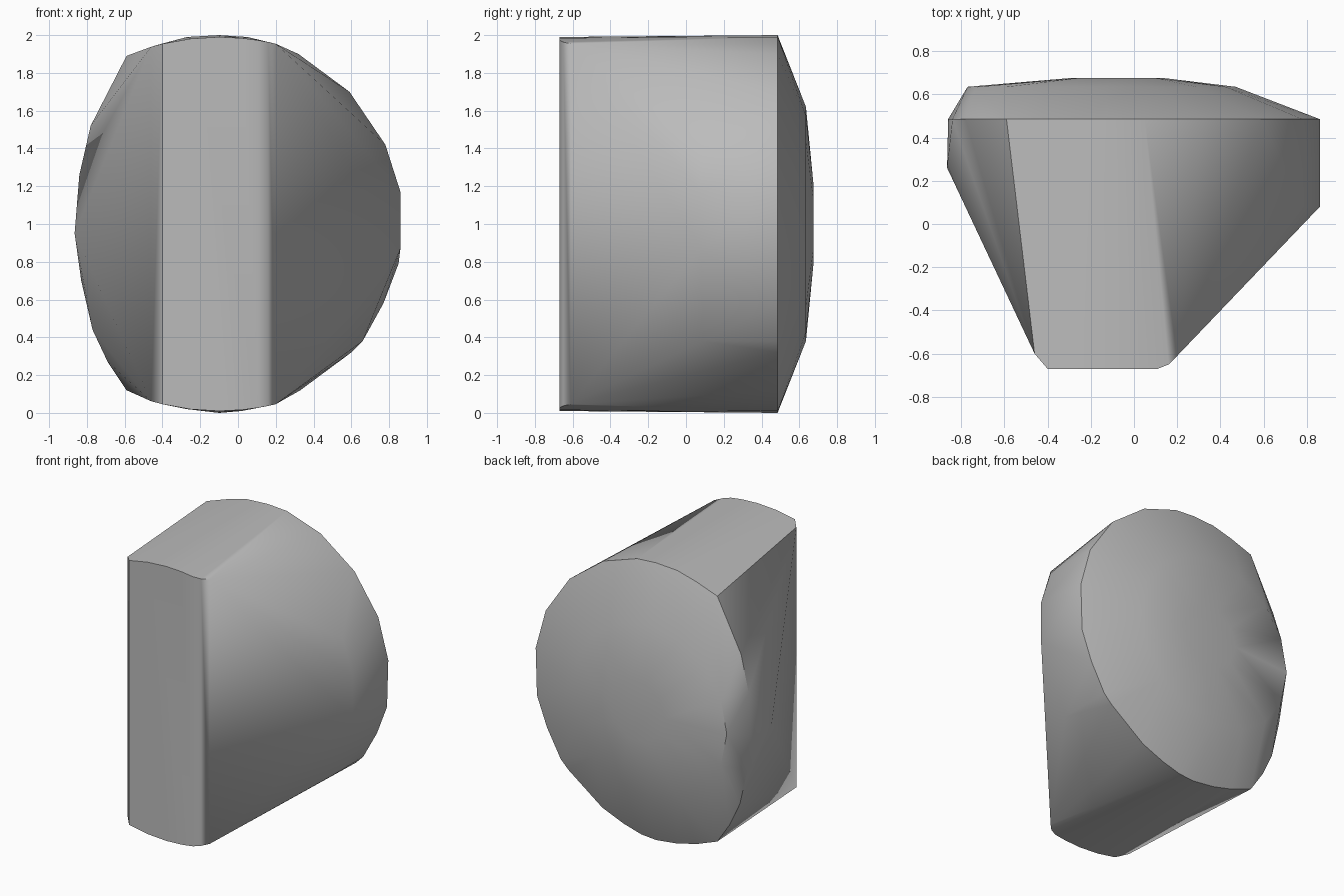
import bpy, bmesh, math

old = bpy.data.objects.get("Cube")
if old:
    bpy.data.objects.remove(old, do_unlink=True)

# Single flat grey
grey = bpy.data.materials.new("stone_grey")
grey.use_nodes = True
colour = (0.5, 0.5, 0.5, 1)
grey.diffuse_color = colour
grey.node_tree.nodes["Principled BSDF"].inputs["Base Color"].default_value = colour


def ring(cx, y, radius, sides):
    """Circle of points facing the back."""
    steps = [math.tau * i / sides for i in range(sides)]
    return [(cx + radius * math.cos(a), y, 1 + radius * math.sin(a)) for a in steps]


# Back rim outline (x, z): rounded, with a flatter side towards -x
rim = [(0.86, 1.13), (0.78, 1.42), (0.59, 1.70), (0.32, 1.90), (0.17, 1.95),
       (0.05, 1.99), (-0.10, 2.0), (-0.27, 1.99), (-0.42, 1.95), (-0.59, 1.89),
       (-0.78, 1.52), (-0.84, 1.26), (-0.86, 0.95), (-0.83, 0.70), (-0.77, 0.44),
       (-0.69, 0.27), (-0.59, 0.12), (-0.43, 0.06), (-0.27, 0.02), (-0.10, 0.0),
       (0.02, 0.01), (0.16, 0.05), (0.33, 0.12), (0.60, 0.32), (0.66, 0.38),
       (0.77, 0.58), (0.85, 0.79)]
points = [(x, 0.485, z) for x, z in rim]

# Shallow domed back
points += ring(-0.15, 0.635, 0.62, 16)
points += ring(-0.08, 0.675, 0.22, 10)

# Narrow front end: plan profile, raised to the arched top and bottom
front = [(-0.46, -0.60), (-0.40, -0.67), (-0.25, -0.67), (-0.10, -0.67),
         (0.02, -0.67), (0.11, -0.67), (0.16, -0.65), (0.20, -0.61)]
for x, y in front:
    half = 0.99 - 0.4 * (x + 0.1) ** 2
    points += [(x, y, 1 + half), (x, y, 1 - half)]

# Side corners where the tapered flanks meet the rounded wall
points += [(0.86, 0.08, 1.17), (0.86, 0.08, 0.87), (0.78, 0.08, 1.42),
           (0.66, 0.09, 0.38), (-0.865, 0.26, 0.95)]

# Wrap the sections in one faceted skin
bm = bmesh.new()
for p in points:
    bm.verts.new(p)
result = bmesh.ops.convex_hull(bm, input=bm.verts[:])
loose = [v for v in bm.verts if not v.link_faces]
bmesh.ops.delete(bm, geom=loose, context="VERTS")
bmesh.ops.dissolve_limit(bm, angle_limit=math.radians(0.5),
                         verts=bm.verts[:], edges=bm.edges[:])
bmesh.ops.recalc_face_normals(bm, faces=bm.faces[:])
mesh = bpy.data.meshes.new("wedge_body")
bm.to_mesh(mesh)
bm.free()
mesh.materials.append(grey)

body = bpy.data.objects.new("wedge_body", mesh)
bpy.context.collection.objects.link(body)
bpy.context.view_layer.objects.active = body
body.select_set(True)
bpy.ops.object.shade_smooth_by_angle(angle=math.radians(38))
